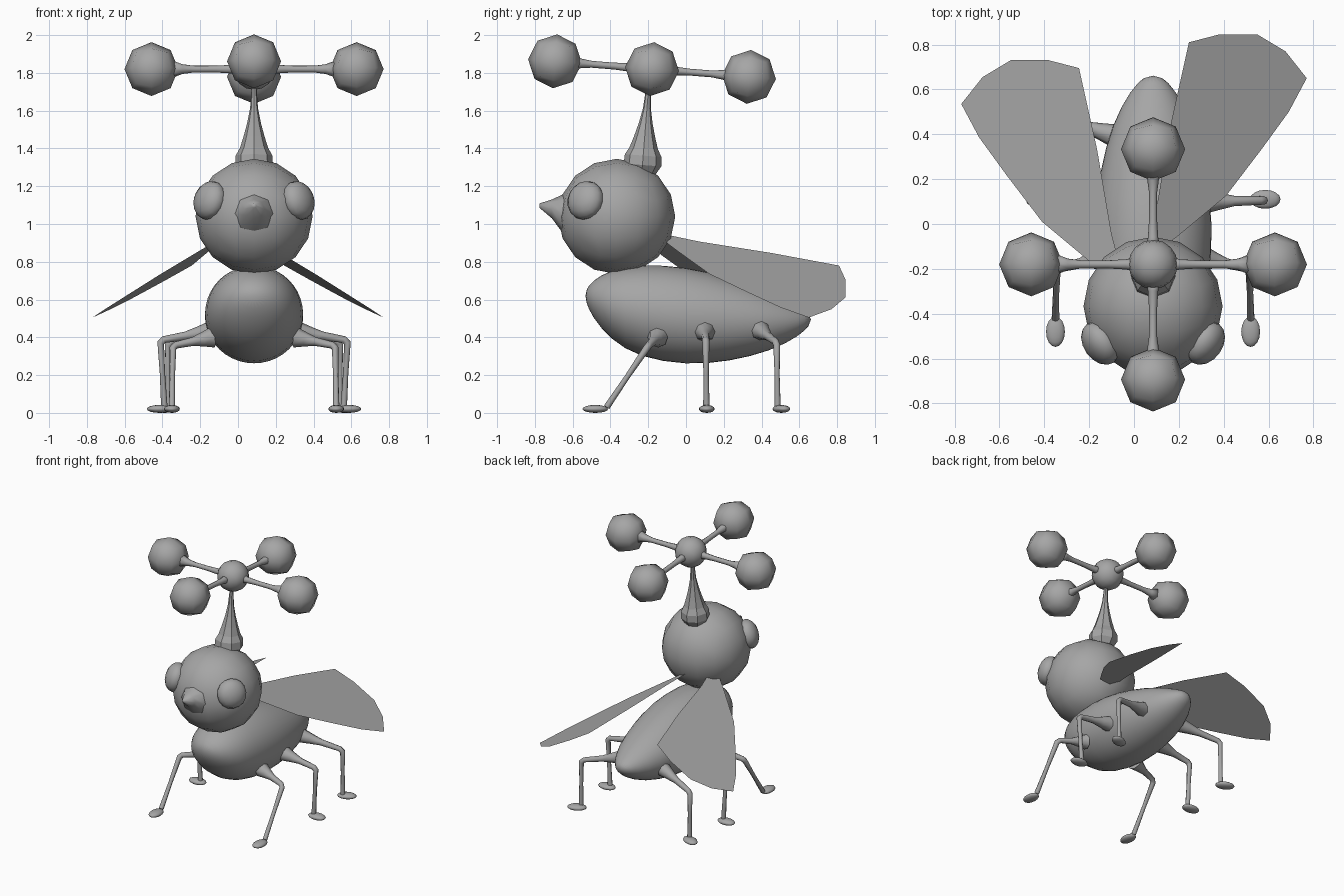
import bpy, bmesh, math
from mathutils import Matrix, Vector

if "Cube" in bpy.data.objects:
    bpy.data.objects.remove(bpy.data.objects["Cube"])

MID = 0.085  # symmetry line of the body

grey = bpy.data.materials.new("plain grey")
grey.use_nodes = True
grey.diffuse_color = (0.38, 0.38, 0.38, 1)
grey.node_tree.nodes["Principled BSDF"].inputs["Base Color"].default_value = (0.38, 0.38, 0.38, 1)


def add(name, bm, matrix=Matrix(), smooth=True):
    bmesh.ops.recalc_face_normals(bm, faces=bm.faces)
    for f in bm.faces:
        f.smooth = smooth
    me = bpy.data.meshes.new(name)
    bm.to_mesh(me)
    bm.free()
    me.transform(matrix)
    me.materials.append(grey)
    ob = bpy.data.objects.new(name, me)
    bpy.context.collection.objects.link(ob)
    return ob


def ball(name, centre, size, cuts=3, rot=Matrix()):
    """Round ball made from a subdivided cube."""
    bm = bmesh.new()
    bmesh.ops.create_cube(bm, size=2)
    bmesh.ops.subdivide_edges(bm, edges=bm.edges[:], cuts=cuts, use_grid_fill=True)
    for v in bm.verts:
        v.co = Vector([math.tan(c * math.pi / 4) for c in v.co]).normalized()
    return add(name, bm, Matrix.Translation(centre) @ rot @ Matrix.Diagonal((*size, 1)))


def loft(name, rows, sides, matrix, smooth=True):
    """Rings along local z: (distance, y offset, x radius, y radius)."""
    bm = bmesh.new()
    rings = []
    for t, off, rx, ry in rows:
        angles = [2 * math.pi * i / sides for i in range(sides)]
        rings.append([bm.verts.new((rx * math.cos(a), off + ry * math.sin(a), t)) for a in angles])
    for a, b in zip(rings, rings[1:]):
        for i in range(sides):
            j = (i + 1) % sides
            bm.faces.new((a[i], a[j], b[j], b[i]))
    bm.faces.new(rings[0])
    bm.faces.new(rings[-1])
    return add(name, bm, matrix, smooth)


# Egg-shaped body: y, bottom, top, half width
outline = [(-0.533, 0.595, 0.645, 0.03), (-0.50, 0.51, 0.70, 0.125), (-0.40, 0.385, 0.76, 0.21),
           (-0.25, 0.29, 0.79, 0.257), (0.0, 0.248, 0.78, 0.272), (0.23, 0.268, 0.72, 0.243),
           (0.45, 0.325, 0.64, 0.185), (0.60, 0.405, 0.56, 0.10), (0.663, 0.47, 0.52, 0.035)]
forward = Matrix.Rotation(math.pi / 2, 4, "X")  # local z points to the front
body = loft("body", [(-y, (lo + hi) / 2, w, (hi - lo) / 2) for y, lo, hi, w in outline],
            20, Matrix.Translation((MID, 0, 0)) @ forward)
body.modifiers.new("rounding", "SUBSURF").levels = 1

# Head, eyes and beak
head_at = Vector((MID, -0.367, 1.04))
ball("head", head_at, (0.31, 0.31, 0.305))
for side, label in ((1, "left"), (-1, "right")):
    out = Vector((side * 0.235, -0.165, 0.085))
    ball(label + "_eye", head_at + out, (0.105, 0.105, 0.072), 3,
         out.to_track_quat("Z", "Y").to_matrix().to_4x4())
loft("beak", [(0.62, 1.05, 0.115, 0.115), (0.655, 1.055, 0.1, 0.1),
              (0.71, 1.08, 0.055, 0.05), (0.775, 1.097, 0.012, 0.012)],
     8, Matrix.Translation((MID, 0, 0)) @ forward)

# Head stalk and the leaning crossbar with five balls
hub = Matrix.Translation((MID, -0.18, 1.82)) @ Matrix.Rotation(-0.08, 4, "X")
stalk = [(-0.56, 0.07), (-0.51, 0.1), (-0.46, 0.097), (-0.42, 0.075), (-0.36, 0.056),
         (-0.29, 0.037), (-0.21, 0.021), (-0.08, 0.012)]
loft("stalk", [(t, -0.01, r, r) for t, r in stalk], 8, hub, False)
ball("hub_ball", hub.translation, (0.11, 0.11, 0.11))
arm = [(0.07, 0.034), (0.12, 0.023), (0.2, 0.018), (0.32, 0.018), (0.38, 0.026), (0.43, 0.045)]
for k, label in enumerate(("left", "back", "right", "front")):
    turn = hub @ Matrix.Rotation(k * math.pi / 2, 4, "Z")
    loft(label + "_arm", [(t, 0, r, r) for t, r in arm], 8,
         turn @ Matrix.Rotation(math.pi / 2, 4, "Y"))
    reach = 0.543 if k % 2 == 0 else 0.515
    ball(label + "_arm_ball", turn @ Vector((reach, 0, 0)), (0.143,) * 3, 1, turn.to_3x3().to_4x4())

# Flat wings, the right one set further forward
wing = [(0.06, -0.08), (0.10, 0.07), (0.165, 0.45), (0.245, 0.81), (0.38, 0.845), (0.55, 0.845),
        (0.675, 0.77), (0.77, 0.65), (0.69, 0.50), (0.57, 0.335), (0.41, 0.125), (0.20, -0.05), (0.11, -0.12)]
for side, label, shift in ((1, "left", 0), (-1, "right", -0.115)):
    bm = bmesh.new()
    bm.faces.new([bm.verts.new((side * x, y + shift, 0.966 - 0.544 * x - 0.065 * y)) for x, y in wing])
    add(label + "_wing", bm, smooth=False)


def leg(name, points):
    cu = bpy.data.curves.new(name, "CURVE")
    cu.dimensions = "3D"
    cu.bevel_depth = 1
    cu.bevel_resolution = 2
    cu.use_fill_caps = True
    sp = cu.splines.new("POLY")
    sp.points.add(len(points) - 1)
    for p, (co, r) in zip(sp.points, points):
        p.co = (*co, 1)
        p.radius = r
    cu.materials.append(grey)
    bpy.context.collection.objects.link(bpy.data.objects.new(name, cu))


# Legs: hip, knee, ankle, foot centre (x measured from the middle) and toe direction
legs = {
    "front": ((0.22, -0.15, 0.40), (0.43, -0.20, 0.355), (0.435, -0.42, 0.03), (0.435, -0.48), (0, -1)),
    "middle": ((0.23, 0.10, 0.43), (0.495, 0.105, 0.385), (0.475, 0.108, 0.03), (0.50, 0.11), (1, 0)),
    "rear": ((0.16, 0.39, 0.44), (0.455, 0.48, 0.372), (0.455, 0.485, 0.03), (0.475, 0.505), (0.9, 0.4)),
}
for side, label in ((1, "left"), (-1, "right")):
    for place, (hip, knee, ankle, foot, toe) in legs.items():
        hip, knee, ankle = (Vector((MID + side * x, y, z)) for x, y, z in (hip, knee, ankle))
        leg(f"{label}_{place}_leg", [
            (hip, 0.055), (hip.lerp(knee, 0.25), 0.038), (hip.lerp(knee, 0.5), 0.023),
            (hip.lerp(knee, 0.93), 0.019), (knee.lerp(ankle, 0.04), 0.019),
            (knee.lerp(ankle, 0.5), 0.014), (ankle, 0.017)])
        heading = Matrix.Rotation(math.atan2(toe[1], side * toe[0]), 4, "Z")
        ball(f"{label}_{place}_foot", (MID + side * foot[0], foot[1], 0.021),
             (0.068, 0.042, 0.021), 3, heading)
